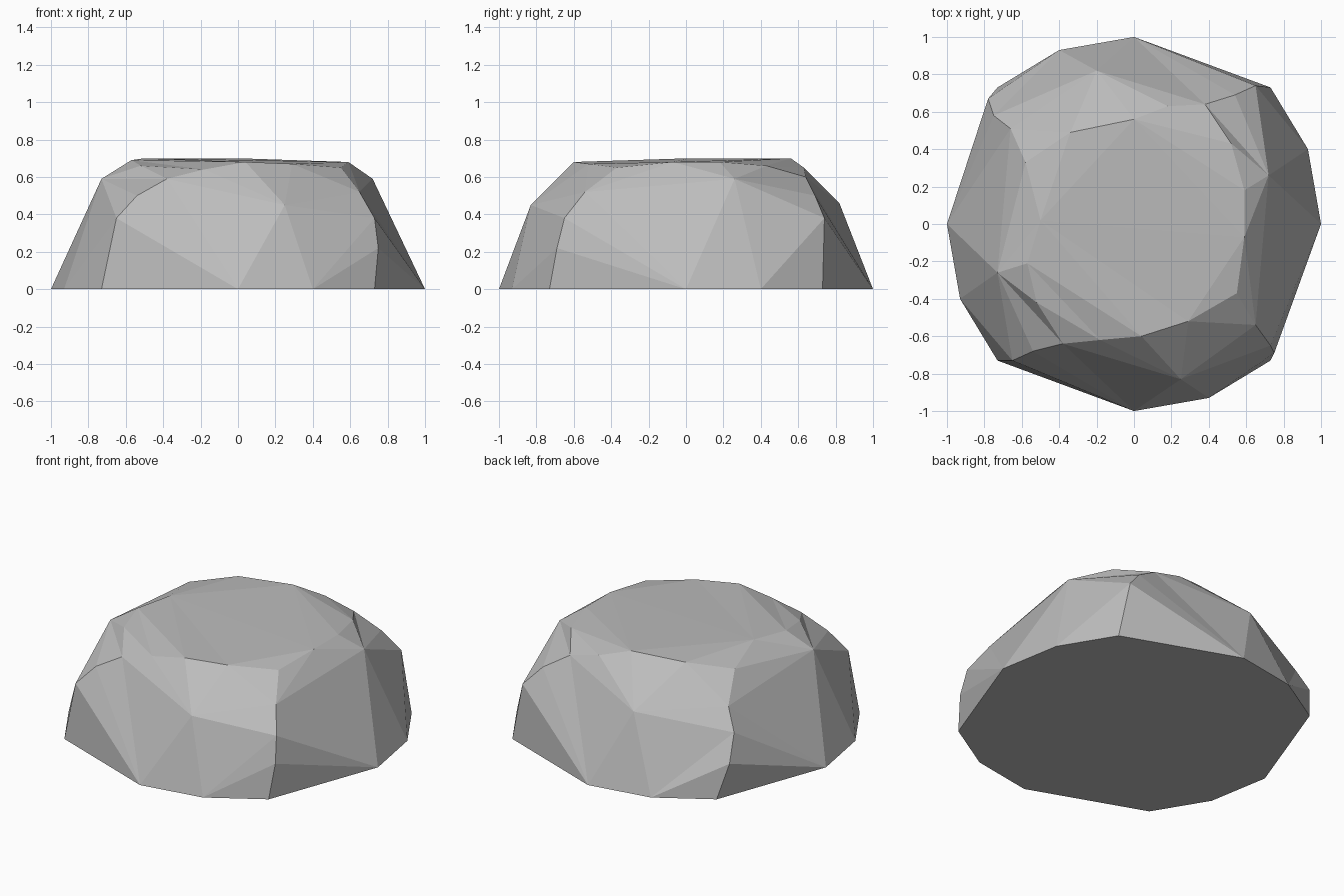
import bpy
import bmesh
from mathutils import Vector, Matrix
from mathutils.geometry import delaunay_2d_cdt
from math import pi

cube = bpy.data.objects.get("Cube")
if cube:
    bpy.data.objects.remove(cube, do_unlink=True)

# Stone colour
stone = bpy.data.materials.new("stone grey")
stone.use_nodes = True
colour = (0.5, 0.5, 0.5, 1)
stone.diffuse_color = colour
stone.node_tree.nodes["Principled BSDF"].inputs["Base Color"].default_value = colour

points = {}
base_loop = []

# Foot of the rock: three corners repeated around the four sides
for turn, side in enumerate(("front", "right", "back", "left")):
    spin = Matrix.Rotation(turn * pi / 2, 3, "Z")
    for part, corner in (("middle", (0, -1, 0)), ("shoulder", (.4, -.93, 0)), ("corner", (.73, -.73, 0))):
        name = side + " " + part
        points[name] = spin @ Vector(corner)
        base_loop.append(name)

# Bulging knob on each side
knobs = {
    "front knob": (.25, -.83, .45), "right knob": (.72, .26, .59),
    "back knob": (-.2, .82, .46), "left knob": (-.73, -.26, .59),
}

# Broken ridges climbing the four corners
ridges = {
    "front ridge low": (.75, -.69, .22), "front ridge mid": (.73, -.65, .38),
    "front ridge high": (.65, -.54, .52),
    "back ridge low": (-.78, .67, .22), "back ridge mid": (-.75, .58, .38),
    "back ridge high": (-.66, .51, .5),
    "left ridge mid": (-.65, -.73, .38), "left ridge high": (-.54, -.68, .5),
    "right ridge mid": (.65, .74, .38), "right ridge high": (.54, .69, .5),
}

# Rim of the flat top, counter-clockwise from the front
rim = {
    "rim front": (.04, -.6, .68), "rim front bend": (.29, -.52, .67),
    "rim front corner": (.55, -.37, .65), "rim right": (.59, -.07, .68),
    "rim right bend": (.59, .18, .68), "rim right notch": (.52, .43, .66),
    "rim right corner": (.38, .64, .6), "rim back slope": (.18, .63, .65),
    "rim back": (0, .56, .7), "rim back bend": (-.34, .49, .69),
    "rim back corner": (-.58, .33, .65), "rim left": (-.5, .02, .7),
    "rim left bend": (-.57, -.21, .69), "rim left notch": (-.52, -.42, .66),
    "rim left corner": (-.38, -.64, .59), "rim front slope": (-.18, -.62, .64),
}
for group in (knobs, ridges, rim):
    points.update({name: Vector(place) for name, place in group.items()})


def loop_edges(names):
    return list(zip(names, names[1:] + names[:1]))


creases = loop_edges(base_loop) + loop_edges(list(rim))


def crease(*names):
    creases.extend(zip(names, names[1:]))


# Creases shared by opposite sides of the rock
for near, far, flank, hind in (("front", "back", "right", "left"), ("back", "front", "left", "right")):
    knob, side_knob = near + " knob", flank + " knob"
    crease(near + " corner", near + " ridge low", near + " ridge mid",
           near + " ridge high", "rim " + near + " corner")
    crease(hind + " corner", hind + " ridge mid", hind + " ridge high", "rim " + hind + " corner")
    crease(near + " ridge high", "rim " + near + " bend")
    for end in (near + " middle", near + " shoulder", near + " ridge mid",
                "rim " + near + " bend", "rim " + near + " slope"):
        crease(knob, end)
    for end in (hind + " ridge mid", "rim " + hind + " corner"):
        crease(near + " middle", end)
    crease(near + " shoulder", near + " ridge low")
    for end in (" middle", " shoulder", " ridge mid", " ridge high"):
        crease(side_knob, flank + end)
    for end in (" corner", " notch", " bend"):
        crease(side_knob, "rim " + flank + end)
    crease(near + " ridge mid", flank + " middle")

# Faceted surface, triangulated in a tapered plan so steep walls unfold
order = list(points)
plan = [points[n].xy * (1.4 - points[n].z) for n in order]
edges = [(order.index(a), order.index(b)) for a, b in creases]
flat, _, faces, sources, _, _ = delaunay_2d_cdt(plan, edges, [], 0, 1e-5)

bm = bmesh.new()
verts = []
for spot, source in zip(flat, sources):
    if source:
        place = points[order[source[0]]]
    else:
        nearest = min(range(len(order)), key=lambda i: (plan[i] - spot).length)
        height = points[order[nearest]].z
        place = Vector((*(spot / (1.4 - height)), height))
    verts.append(bm.verts.new(place))
for face in faces:
    bm.faces.new([verts[i] for i in face])

# Closed flat underside
bmesh.ops.holes_fill(bm, edges=[e for e in bm.edges if e.is_boundary], sides=0)
bmesh.ops.recalc_face_normals(bm, faces=bm.faces[:])
mesh = bpy.data.meshes.new("rock")
bm.to_mesh(mesh)
bm.free()
mesh.materials.append(stone)
rock = bpy.data.objects.new("rock", mesh)
bpy.context.collection.objects.link(rock)
